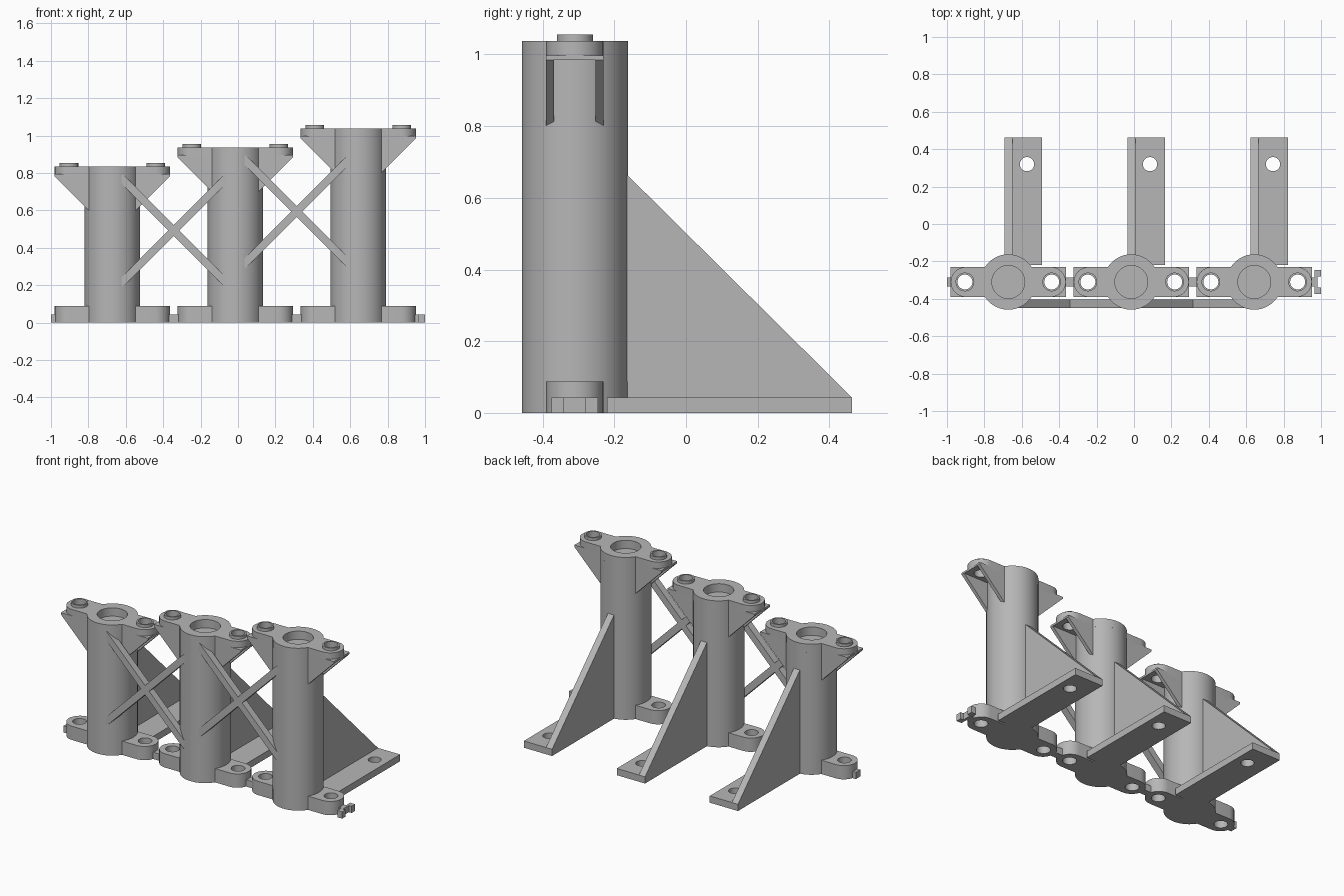
import bpy
from math import sin, cos, pi, asin, radians

cube = bpy.data.objects.get("Cube")
if cube:
    bpy.data.objects.remove(cube, do_unlink=True)

GREY = (0.47, 0.47, 0.47, 1)
grey = bpy.data.materials.new("plain grey")
grey.use_nodes = True
grey.diffuse_color = GREY
grey.node_tree.nodes["Principled BSDF"].inputs["Base Color"].default_value = GREY

ROW_Y = -0.31       # centre line of the columns
R = 0.148           # column radius
EAR = 0.08          # ear half width
REACH = 0.308       # ear tip distance from the column axis
HOLE_X = 0.232
FLAT, SIDE, END = (0, 0, 0), (pi / 2, 0, 0), (pi / 2, 0, pi / 2)


def arc(cx, cy, r, a0, a1, n):
    return [(cx + r * cos(a0 + (a1 - a0) * i / n), cy + r * sin(a0 + (a1 - a0) * i / n))
            for i in range(n + 1)]


def circle(cx, cy, r, n=40):
    return arc(cx, cy, r, 0, 2 * pi, n)[:-1]


def rect(x0, x1, y0, y1):
    return [(x0, y0), (x1, y0), (x1, y1), (x0, y1)]


def plate(name, loops, thick, centre, turn=FLAT):
    """Extrude an outline with optional hole loops into a solid."""
    curve = bpy.data.curves.new(name, "CURVE")
    curve.dimensions = "2D"
    curve.fill_mode = "BOTH"
    curve.extrude = thick / 2
    for loop in loops:
        spline = curve.splines.new("POLY")
        spline.points.add(len(loop) - 1)
        for p, (x, y) in zip(spline.points, loop):
            p.co = (x, y, 0, 1)
        spline.use_cyclic_u = True
    obj = bpy.data.objects.new(name, curve)
    bpy.context.collection.objects.link(obj)
    obj.location = centre
    obj.rotation_euler = turn
    bpy.ops.object.select_all(action="DESELECT")
    obj.select_set(True)
    bpy.context.view_layer.objects.active = obj
    bpy.ops.object.convert(target="MESH")
    obj = bpy.context.view_layer.objects.active
    bpy.ops.object.mode_set(mode="EDIT")
    bpy.ops.mesh.select_all(action="SELECT")
    bpy.ops.mesh.remove_doubles(threshold=0.0001)
    bpy.ops.mesh.normals_make_consistent(inside=False)
    bpy.ops.object.mode_set(mode="OBJECT")
    obj.data.materials.clear()
    obj.data.materials.append(grey)
    bpy.ops.object.shade_smooth_by_angle(angle=radians(30))
    return obj


def eared_outline():
    """Round body with a rounded ear on either side."""
    a = asin(EAR / R)
    ear_x = REACH - EAR
    return (arc(ear_x, 0, EAR, -pi / 2, pi / 2, 16) + arc(0, 0, R, a, pi - a, 24)
            + arc(-ear_x, 0, EAR, pi / 2, 3 * pi / 2, 16) + arc(0, 0, R, pi + a, 2 * pi - a, 24))


def block(name, x0, x1, y0, y1, z0, z1):
    plate(name, [rect(x0, x1, y0, y1)], z1 - z0, (0, 0, (z0 + z1) / 2))


def tower(tag, cx, top):
    holes = [circle(s * HOLE_X, 0, 0.04) for s in (-1, 1)]
    base_h, slab_z, ear_z = 0.088, top - 0.053, top - 0.041

    # column, base flange and top flange with its socket
    plate(tag + "_base_flange", [eared_outline()] + holes, base_h, (cx, ROW_Y, base_h / 2))
    plate(tag + "_column", [circle(0, 0, R, 64)], slab_z - base_h,
          (cx, ROW_Y, (slab_z + base_h) / 2))
    plate(tag + "_top_flange", [eared_outline(), circle(0, 0, 0.088)] + holes, top - slab_z,
          (cx, ROW_Y, (slab_z + top) / 2))

    for side, s in (("left", 1), ("right", -1)):
        hx = s * HOLE_X
        # bolt collar and square backing slab under the ear
        plate(f"{tag}_{side}_collar", [circle(hx, 0, 0.05), circle(hx, 0, 0.04)], 0.02,
              (cx, ROW_Y, top + 0.008))
        slab = rect(min(s * 0.135, s * REACH), max(s * 0.135, s * REACH), -EAR, EAR)
        plate(f"{tag}_{side}_slab", [slab, circle(hx, 0, 0.04)], ear_z - slab_z,
              (cx, ROW_Y, (slab_z + ear_z) / 2))
        # pair of triangular gussets
        drop = REACH - 0.11
        tri = [(s * 0.11, 0), (s * REACH, 0), (s * 0.11, -drop)]
        for face, f in (("front", -1), ("back", 1)):
            plate(f"{tag}_{side}_{face}_gusset", [tri], 0.022,
                  (cx, ROW_Y + f * (EAR - 0.011), slab_z), SIDE)

    # foot and buttress fin behind the column
    foot_h = 0.043
    plate(tag + "_foot", [rect(-0.02, 0.18, -0.22, 0.463), circle(0.1, 0.32, 0.038)],
          foot_h, (cx, 0, foot_h / 2))
    fin = [(-0.18, foot_h), (0.463, foot_h), (-0.165, 0.665), (-0.18, 0.665)]
    plate(tag + "_buttress", [fin], 0.043, (cx + 0.0015, 0, 0), END)


towers = [("right", -0.672, 0.835), ("middle", -0.0145, 0.936), ("left", 0.643, 1.038)]
for tag, cx, top in towers:
    tower(tag, cx, top)

# crossed braces between neighbouring columns
for (tag_a, xa, ha), (tag_b, xb, hb) in zip(towers, towers[1:]):
    mid_x, mid_z = (xa + xb) / 2, (ha + hb) / 2 - 0.394
    for name, tilt in (("rising", -pi / 4), ("falling", pi / 4)):
        plate(f"{tag_a}_{name}_brace", [rect(-0.405, 0.405, -0.021, 0.021)], 0.045,
              (mid_x, -0.427, mid_z), (pi / 2, tilt, 0))
    block(tag_a + "_link", xa + REACH - 0.01, xb - REACH + 0.01,
          ROW_Y - 0.023, ROW_Y + 0.023, 0, 0.043)

# end connectors: a tab on one side, a forked clip on the other
block("end_tab", -1.0, -0.97, ROW_Y - 0.023, ROW_Y + 0.023, 0, 0.043)
x0, x1, x2, x3 = 0.94, 0.965, 0.98, 1.0
clip = [(x0, -0.023), (x1, -0.023), (x1, -0.065), (x3, -0.065), (x3, -0.03), (x2, -0.03)]
clip += [(x, -y) for x, y in reversed(clip)]
plate("end_clip", [clip], 0.043, (0, ROW_Y, 0.0215))
